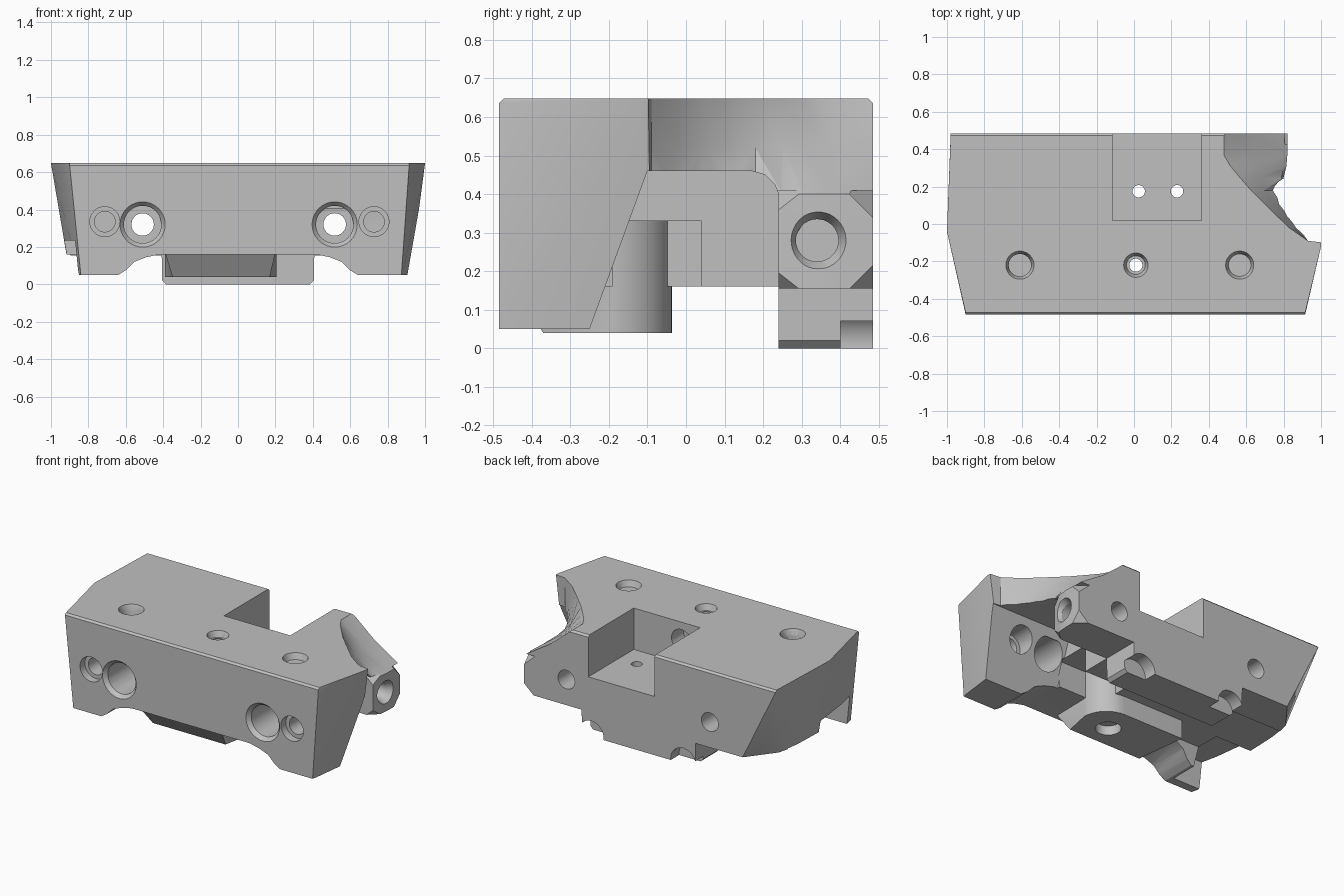
import bpy, bmesh, math
from mathutils import Vector, Matrix

if "Cube" in bpy.data.objects:
    bpy.data.objects.remove(bpy.data.objects["Cube"], do_unlink=True)

grey = bpy.data.materials.new("plain_grey")
grey.use_nodes = True
colour = (0.53, 0.53, 0.53, 1)
grey.diffuse_color = colour
grey.node_tree.nodes["Principled BSDF"].inputs["Base Color"].default_value = colour


def finish(bm, name):
    bmesh.ops.recalc_face_normals(bm, faces=bm.faces)
    mesh = bpy.data.meshes.new(name)
    bm.to_mesh(mesh)
    bm.free()
    mesh.materials.append(grey)
    ob = bpy.data.objects.new(name, mesh)
    bpy.context.collection.objects.link(ob)
    return ob


def hull(name, points):
    bm = bmesh.new()
    for p in points:
        bm.verts.new(p)
    bmesh.ops.convex_hull(bm, input=bm.verts)
    loose = [v for v in bm.verts if not v.link_faces]
    bmesh.ops.delete(bm, geom=loose, context='VERTS')
    bmesh.ops.dissolve_limit(bm, angle_limit=0.01, verts=bm.verts, edges=bm.edges)
    return finish(bm, name)


def loft(name, rings):
    """Skin a stack of equal-length closed rings and cap both ends."""
    bm = bmesh.new()
    loops = [[bm.verts.new(p) for p in ring] for ring in rings]
    n = len(loops[0])
    for a, b in zip(loops, loops[1:]):
        for i in range(n):
            j = (i + 1) % n
            bm.faces.new((a[i], a[j], b[j], b[i]))
    bm.faces.new(loops[0])
    bm.faces.new(loops[-1])
    bmesh.ops.triangulate(bm, faces=bm.faces)
    return finish(bm, name)


def box(x0, x1, y0, y1, z0, z1):
    return hull("cutter", [(x, y, z) for x in (x0, x1) for y in (y0, y1) for z in (z0, z1)])


def along_x(profile, x0, x1):
    return loft("cutter", [[(x, y, z) for y, z in profile] for x in (x0, x1)])


def along_y(profile, y0, y1):
    return loft("cutter", [[(x, y, z) for x, z in profile] for y in (y0, y1)])


def drill(centre, axis, r, depth, r2=None):
    """Cylinder or cone starting at centre and running along axis."""
    axis = Vector(axis)
    bm = bmesh.new()
    mid = Vector(centre) + axis * depth / 2
    turn = axis.to_track_quat('Z', 'Y').to_matrix().to_4x4()
    bmesh.ops.create_cone(bm, cap_ends=True, segments=40, radius1=r, radius2=r2 or r,
                          depth=depth, matrix=Matrix.Translation(mid) @ turn)
    return finish(bm, "cutter")


def cut(ob, cutter):
    cutter.hide_render = True
    mod = ob.modifiers.new("cut", 'BOOLEAN')
    mod.operation = 'DIFFERENCE'
    mod.solver = 'EXACT'
    mod.object = cutter
    bpy.context.view_layer.objects.active = ob
    bpy.ops.object.modifier_apply(modifier=mod.name)
    bpy.data.objects.remove(cutter, do_unlink=True)


# Main block: tapered ends, clipped rear corner, fine front and rear top chamfers
F, B, T = -0.485, 0.485, 0.648
body = hull("main_block", [
    (-0.9, F, T - 0.012), (-0.9, F + 0.012, T), (-1, -0.04, T), (-0.98, B - 0.012, T),
    (-0.98, B, T - 0.012), (-0.835, F, 0), (-0.89, -0.04, 0), (-0.92, 0.25, 0.24),
    (-0.745, B, 0.16), (-0.67, B, 0), (-0.85, 0.25, 0),
    (0.915, F, T - 0.012), (0.915, F + 0.012, T), (1, -0.12, T), (1, B - 0.012, T),
    (1, B, T - 0.012), (0.87, F, 0), (0.915, -0.12, 0), (0.915, B, 0)])

# Conical scoop behind the right end: (y, x at the top, x at the lug)
rule = [(-0.12, 1.2, 1.2), (-0.09, 0.93, 0.93), (-0.02, 0.83, 0.88), (0.04, 0.767, 0.84),
        (0.105, 0.7, 0.805), (0.18, 0.625, 0.785), (0.25, 0.565, 0.8), (0.31, 0.515, 0.815),
        (0.37, 0.48, 0.82), (0.6, 0.48, 0.82), (0.6, 1.2, 1.2)]
cut(body, loft("cutter", [[(a + (b - a) * t, y, z) for y, a, b in rule]
                          for t, z in ((0, 0.7), (0, T), (0.45, 0.52), (1, 0.4), (1, -0.1))]))

# Open bay at the right, stepping down inwards
cut(body, along_x([(-0.26, -0.1), (-0.25, 0.05), (-0.1, 0.46), (0.17, 0.46), (0.205, 0.45),
                   (0.23, 0.425), (0.24, 0.4), (0.24, -0.1)], 0.4, 1.2))
cut(body, box(0.1, 0.41, -0.19, 0.04, -0.1, 0.33))

# Full-length channel underneath, and the relief behind the left leg
cut(body, along_x([(-0.26, -0.1), (-0.25, 0.05), (-0.207, 0.16),
                   (0.24, 0.16), (0.24, -0.1)], -1.2, 1.2))
cut(body, box(-1.2, -0.66, -0.43, -0.05, -0.1, 0.235))

# Underside of the front plate with its arch
cut(body, box(-1.2, 1.2, -0.6, 0.2, -0.1, 0.05))
half = [(0.64, -0.1), (0.64, 0.05), (0.6, 0.075), (0.555, 0.12), (0.49, 0.145), (0.42, 0.16)]
cut(body, along_y(half + [(-x, z) for x, z in reversed(half)], -0.6, -0.18))

# Rear rail keeps only its middle foot, scalloped at the back
foot = [(0.385, -0.1), (0.385, 0.0), (0.405, 0.02), (0.408, 0.155), (1.2, 0.155), (1.2, -0.1)]
for side, x in ((1, 0.34), (-1, 0.32)):
    cut(body, along_y([(px * side, z) for px, z in foot], 0.2, 0.6))
    cut(body, drill((x * side, 0.4, 0.01), (0, 1, 0), 0.09, 0.3))

# Clipped corners of the lug
for y, z, sy, sz in ((0.24, 0.155, 1, 1), (B, 0.155, -1, 1),
                     (B, 0.4, -1, -1), (0.24, 0.4, 1, -1)):
    c = Vector((0.83, y - sy * 0.01, z - sz * 0.01))
    cut(body, hull("cutter", [c, c + Vector((-0.1, 0, 0)), c + Vector((0, sy * 0.09, 0)),
                              c + Vector((0, 0, sz * 0.09))]))

# Rear pocket with two drain holes
cut(body, box(-0.115, 0.36, 0.02, 0.6, 0.38, 0.8))
for x in (0.025, 0.23):
    cut(body, drill((x, 0.175, 0.05), (0, 0, 1), 0.033, 0.4))
cut(body, drill((0.02, 0.05, 0.53), (0, -1, 0), 0.07, 0.15))

# Front and rear bores
for x in (-0.51, 0.517):
    cut(body, drill((x, -0.6, 0.32), (0, 1, 0), 0.06, 1.3))
    cut(body, drill((x, -0.6, 0.32), (0, 1, 0), 0.1, 0.48))
    cut(body, drill((x, F - 0.005, 0.32), (0, 1, 0), 0.125, 0.03, 0.1))
for x in (-0.712, 0.727):
    cut(body, drill((x, -0.6, 0.335), (0, 1, 0), 0.08, 0.165))
    cut(body, drill((x, -0.6, 0.335), (0, 1, 0), 0.055, 0.5))
cut(body, drill((0.727, -0.25, 0.335), (0, 1, 0), 0.08, 0.3))

# Top holes and the hole in the lug, all countersunk
for x, r, depth in ((-0.61, 0.06, 0.2), (0.565, 0.06, 0.2), (0.01, 0.05, 0.25)):
    cut(body, drill((x, -0.22, 0.7), (0, 0, -1), r, depth))
    cut(body, drill((x, -0.22, T + 0.002), (0, 0, -1), r + 0.016, 0.04, r))
cut(body, drill((0.01, -0.22, 0.7), (0, 0, -1), 0.035, 0.9))
cut(body, drill((0.9, 0.34, 0.28), (-1, 0, 0), 0.055, 0.2))
cut(body, drill((0.822, 0.34, 0.28), (-1, 0, 0), 0.076, 0.04, 0.055))

# Lower boss: sloped front, rounded right end, drilled through the middle
outline = [(-0.39, -0.036)]
outline += [(0.04 + 0.165 * math.sin(a), -0.201 + 0.165 * math.cos(a))
            for a in (math.pi / 2 * i / 10 for i in range(11))]
under = outline + [(0.17, -0.37), (-0.35, -0.37)]
upper = outline + [(0.2, -0.46), (-0.39, -0.46)]
boss = loft("lower_boss", [[(x, y, 0.04) for x, y in under],
                           [(x, y, 0.17) for x, y in upper],
                           [(x, max(y, -0.3), 0.34) for x, y in upper]])
cut(boss, drill((0.01, -0.22, 0.0), (0, 0, 1), 0.075, 0.1))
cut(boss, drill((0.01, -0.22, 0.0), (0, 0, 1), 0.035, 0.5))

# Smooth the round surfaces, keep machined edges crisp
for ob in (body, boss):
    bpy.ops.object.select_all(action='DESELECT')
    ob.select_set(True)
    bpy.context.view_layer.objects.active = ob
    bpy.ops.object.shade_smooth_by_angle(angle=math.radians(25))
